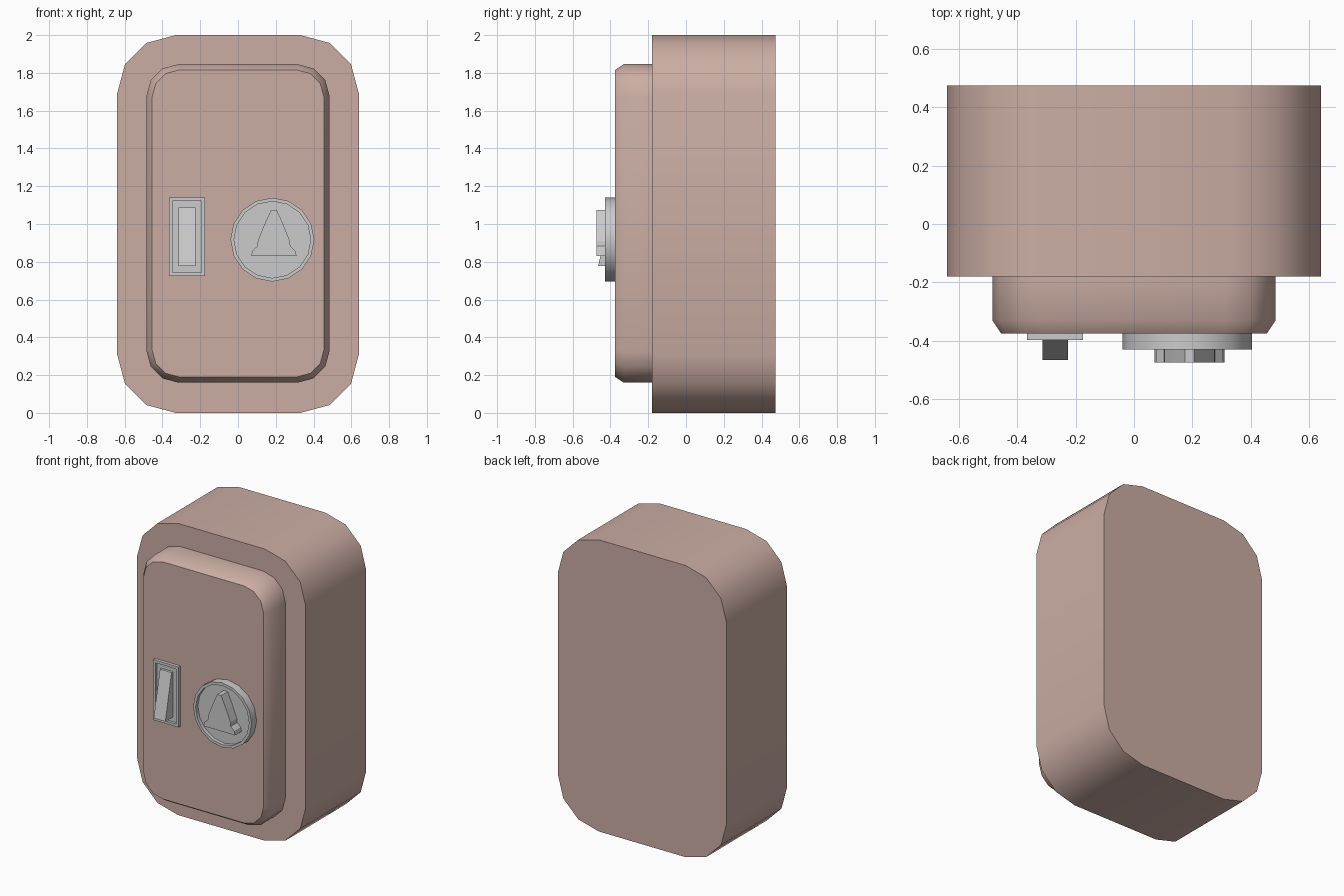
import bpy, bmesh, math

if "Cube" in bpy.data.objects:
    bpy.data.objects.remove(bpy.data.objects["Cube"])

body_mat = bpy.data.materials.new("dusty_pink")
body_mat.diffuse_color = (0.60, 0.42, 0.37, 1)
body_mat.use_nodes = True
body_mat.node_tree.nodes["Principled BSDF"].inputs["Base Color"].default_value = body_mat.diffuse_color


def rounded(cx, cz, hx, hz, r, seg=3):
    """Rounded rectangle outline in x, z."""
    pts = []
    for i, (sx, sz) in enumerate([(1, 1), (-1, 1), (-1, -1), (1, -1)]):
        for k in range(seg + 1):
            a = math.pi / 2 * (i + k / seg)
            pts.append((cx + sx * (hx - r) + r * math.cos(a),
                        cz + sz * (hz - r) + r * math.sin(a)))
    return pts


def rect(cx, cz, hx, hz):
    return [(cx + hx, cz + hz), (cx - hx, cz + hz), (cx - hx, cz - hz), (cx + hx, cz - hz)]


def circle(cx, cz, r, n=16):
    return [(cx + r * math.cos(2 * math.pi * i / n), cz + r * math.sin(2 * math.pi * i / n))
            for i in range(n)]


def loft(name, rings, mat=None, smooth=0):
    """Join (y, outline) rings from back to front and cap both ends."""
    bm = bmesh.new()
    loops = [[bm.verts.new((x, y, z)) for x, z in pts] for y, pts in rings]
    for a, b in zip(loops, loops[1:]):
        for i in range(len(a)):
            j = (i + 1) % len(a)
            bm.faces.new((a[i], a[j], b[j], b[i]))
    bm.faces.new(loops[0])
    bm.faces.new(loops[-1])
    bmesh.ops.recalc_face_normals(bm, faces=bm.faces)
    me = bpy.data.meshes.new(name)
    bm.to_mesh(me)
    bm.free()
    ob = bpy.data.objects.new(name, me)
    bpy.context.collection.objects.link(ob)
    if mat:
        me.materials.append(mat)
    if smooth:
        bpy.ops.object.select_all(action='DESELECT')
        ob.select_set(True)
        bpy.context.view_layer.objects.active = ob
        bpy.ops.object.shade_smooth_by_angle(angle=math.radians(smooth))
    return ob


# Main housing
body = rounded(0, 1, 0.64, 1.0, 0.31)
loft("housing", [(0.475, body), (-0.18, body)], body_mat, 35)

# Raised front panel with bevelled rim
outer = rounded(0, 1.003, 0.485, 0.843, 0.17)
inner = rounded(0, 1.003, 0.455, 0.813, 0.145)
loft("front_panel", [(-0.18, outer), (-0.33, outer), (-0.375, inner)], body_mat, 35)

# Switch frame with shallow recess
sx, sz = -0.27, 0.932
fo, fi = rect(sx, sz, 0.096, 0.207), rect(sx, sz, 0.078, 0.189)
loft("switch_frame", [(-0.373, fo), (-0.397, fo), (-0.397, fi), (-0.379, fi)])

# Wedge rocker, sticking out at the bottom
rocker = rect(sx, sz, 0.044, 0.155)
switch = loft("switch_rocker", [(-0.378, rocker), (-0.465, rocker)])
for v in switch.data.vertices:
    if v.co.y < -0.4 and v.co.z > sz:
        v.co.y = -0.397

# Round button with raised rim
bx, bz = 0.182, 0.917
co, ci = circle(bx, bz, 0.222), circle(bx, bz, 0.203)
loft("bell_button", [(-0.373, co), (-0.43, co), (-0.43, ci), (-0.405, ci)], None, 35)

# Bell symbol, mirrored half profile
half = [(0.015, 1.075), (0.053, 0.99), (0.085, 0.91), (0.087, 0.883), (0.114, 0.857), (0.12, 0.83)]
cx = 0.19
bell = [(cx + x, z) for x, z in half] + [(cx - x, z) for x, z in reversed(half)]
loft("bell_symbol", [(-0.404, bell), (-0.475, bell)])
